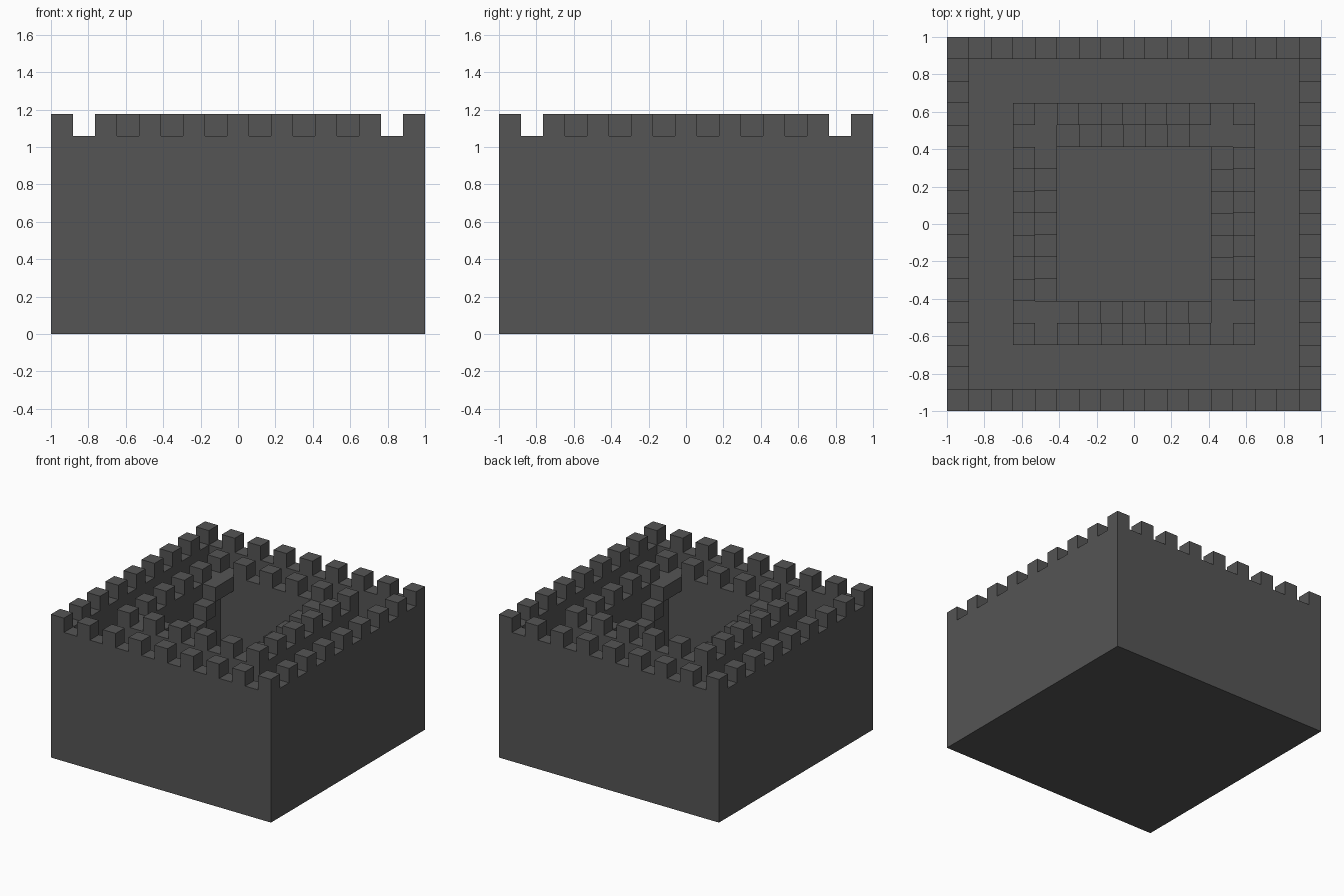
import bpy, bmesh
from mathutils import Matrix, Vector

CELL = 2 / 17          # everything sits on a 17 x 17 block grid
WALL, WALK, FLOOR = 9, 7, 1   # heights in blocks

old = bpy.data.objects.get("Cube")
if old:
    bpy.data.objects.remove(old)

stone = bpy.data.materials.new("dark grey stone")
stone.use_nodes = True
GREY = (0.09, 0.09, 0.09, 1)
stone.diffuse_color = GREY
stone.node_tree.nodes["Principled BSDF"].inputs["Base Color"].default_value = GREY


def finish(bm, name):
    """Scale from blocks to units and turn the bmesh into an object."""
    bmesh.ops.scale(bm, vec=(CELL, CELL, CELL), verts=bm.verts)
    bmesh.ops.recalc_face_normals(bm, faces=bm.faces)
    mesh = bpy.data.meshes.new(name)
    bm.to_mesh(mesh)
    bm.free()
    mesh.materials.append(stone)
    obj = bpy.data.objects.new(name, mesh)
    bpy.context.collection.objects.link(obj)
    return obj


def add_block(bm, x, y, top, length=1):
    """Block one high, centred on x, y, with its top at the given height."""
    place = Matrix.Translation((x, y, top - 0.5)) @ Matrix.Diagonal((1, length, 1, 1))
    bmesh.ops.create_cube(bm, size=1, matrix=place)


def on_four_sides(bm):
    """Repeat everything in the bmesh around the centre."""
    source = bm.verts[:] + bm.edges[:] + bm.faces[:]
    for quarter in range(1, 4):
        copy = bmesh.ops.duplicate(bm, geom=source)["geom"]
        verts = [v for v in copy if isinstance(v, bmesh.types.BMVert)]
        turn = Matrix(((0, -1, 0), (1, 0, 0), (0, 0, 1)))
        for _ in range(quarter):
            bmesh.ops.transform(bm, matrix=turn.to_4x4(), verts=verts)


# Fortress body: square rings from the outside base, over both walls, into the pit
profile = [(8.5, 0), (8.5, WALL), (7.5, WALL), (7.5, WALK),
           (5.5, WALK), (5.5, WALL), (4.5, WALL), (4.5, FLOOR)]
corners = [(-1, -1), (1, -1), (1, 1), (-1, 1)]
bm = bmesh.new()
rings = [[bm.verts.new(Vector((cx * half, cy * half, z))) for cx, cy in corners]
         for half, z in profile]
for low, high in zip(rings, rings[1:]):
    for i in range(4):
        j = (i + 1) % 4
        bm.faces.new((low[i], low[j], high[j], high[i]))
bm.faces.new(rings[0][::-1])
bm.faces.new(rings[-1])
finish(bm, "fortress_walls")

# Battlements: every second block on the outer and the inner wall
for name, reach in (("outer_battlements", 8), ("inner_battlements", 5)):
    bm = bmesh.new()
    for x in range(-reach, reach, 2):
        add_block(bm, x, -reach, WALL + 1)
    on_four_sides(bm)
    finish(bm, name)

# Four floating stairs, each leaving a corner landing and descending along a wall
bm = bmesh.new()
add_block(bm, -4, 3.5, WALL, length=2)
for k in range(2, 9):
    add_block(bm, -4, 4 - k, WALL + 1 - k)
on_four_sides(bm)
finish(bm, "pit_stairs")
